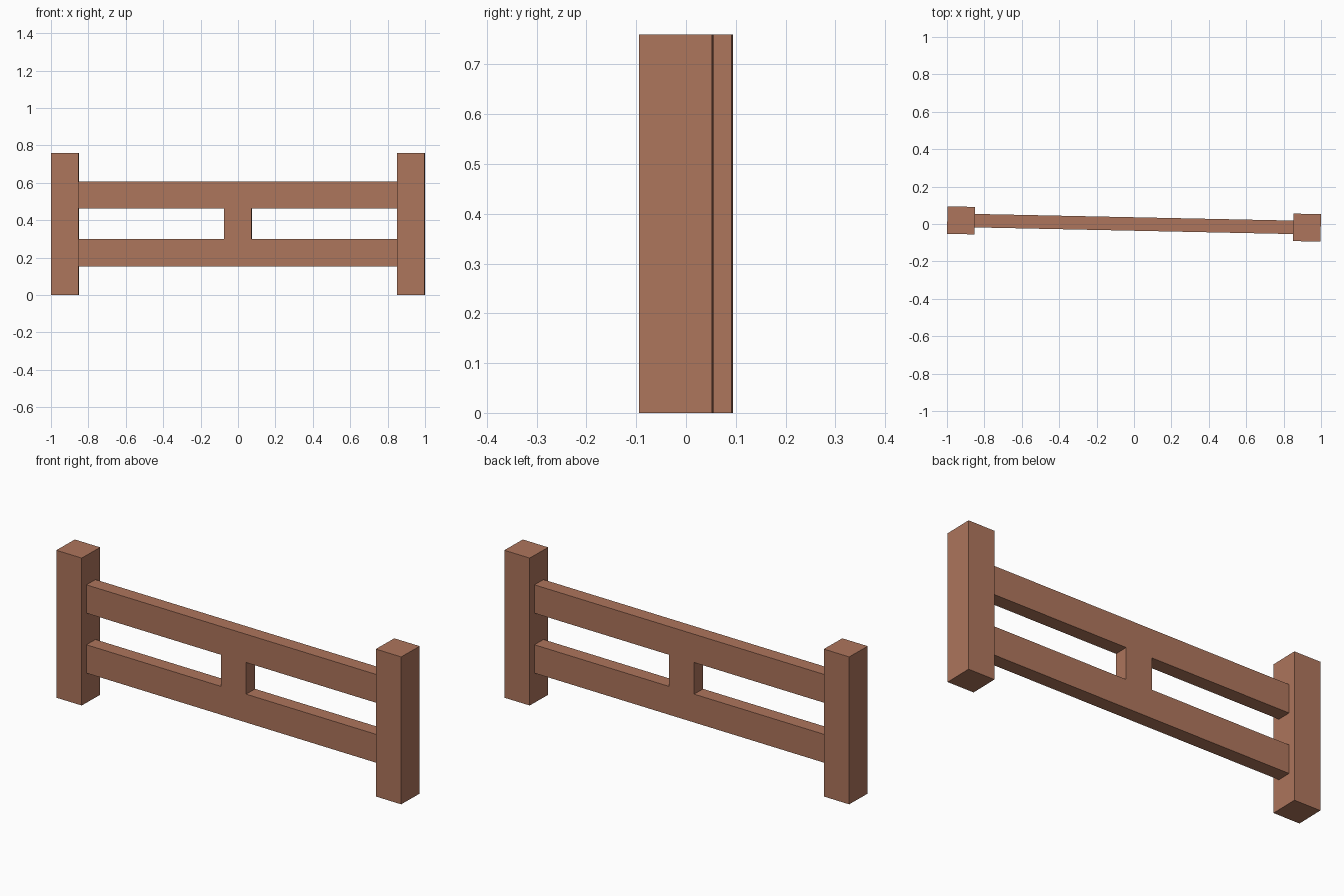
import bpy, bmesh, math
from mathutils import Matrix

if "Cube" in bpy.data.objects:
    bpy.data.objects.remove(bpy.data.objects["Cube"])

TURN = Matrix.Rotation(math.radians(-1.2), 4, 'Z')  # fence sits slightly turned
POST, HEIGHT, POST_X = 0.147, 0.76, 0.925
RAIL_T, HALF_L, HALF_S = 0.072, 0.852, 0.073

wood = bpy.data.materials.new("reddish brown wood")
wood.diffuse_color = (0.42, 0.178, 0.107, 1)
wood.use_nodes = True
wood.node_tree.nodes["Principled BSDF"].inputs["Base Color"].default_value = wood.diffuse_color


def finish(name, bm):
    bmesh.ops.recalc_face_normals(bm, faces=bm.faces)
    bm.transform(TURN)
    mesh = bpy.data.meshes.new(name)
    bm.to_mesh(mesh)
    bm.free()
    mesh.materials.append(wood)
    bpy.context.collection.objects.link(bpy.data.objects.new(name, mesh))


# Square end posts
for name, side in (("left_post", -1), ("right_post", 1)):
    bm = bmesh.new()
    bmesh.ops.create_cube(bm, size=1, matrix=Matrix.Translation((side * POST_X, 0, HEIGHT / 2))
                          @ Matrix.Diagonal((POST, POST, HEIGHT, 1)))
    finish(name, bm)

# Two rails joined by a flush centre block, as one extruded outline
z0, z1, z2, z3 = 0.153, 0.299, 0.462, 0.608
right = [(HALF_L, z0), (HALF_L, z1), (HALF_S, z1), (HALF_S, z2), (HALF_L, z2), (HALF_L, z3)]
outline = right + [(-x, z) for x, z in reversed(right)]
bm = bmesh.new()
face = bm.faces.new([bm.verts.new((x, -RAIL_T / 2, z)) for x, z in outline])
ext = bmesh.ops.extrude_face_region(bm, geom=[face], use_keep_orig=True)
bmesh.ops.translate(bm, vec=(0, RAIL_T, 0),
                    verts=[v for v in ext["geom"] if isinstance(v, bmesh.types.BMVert)])
finish("rails_and_centre_block", bm)
